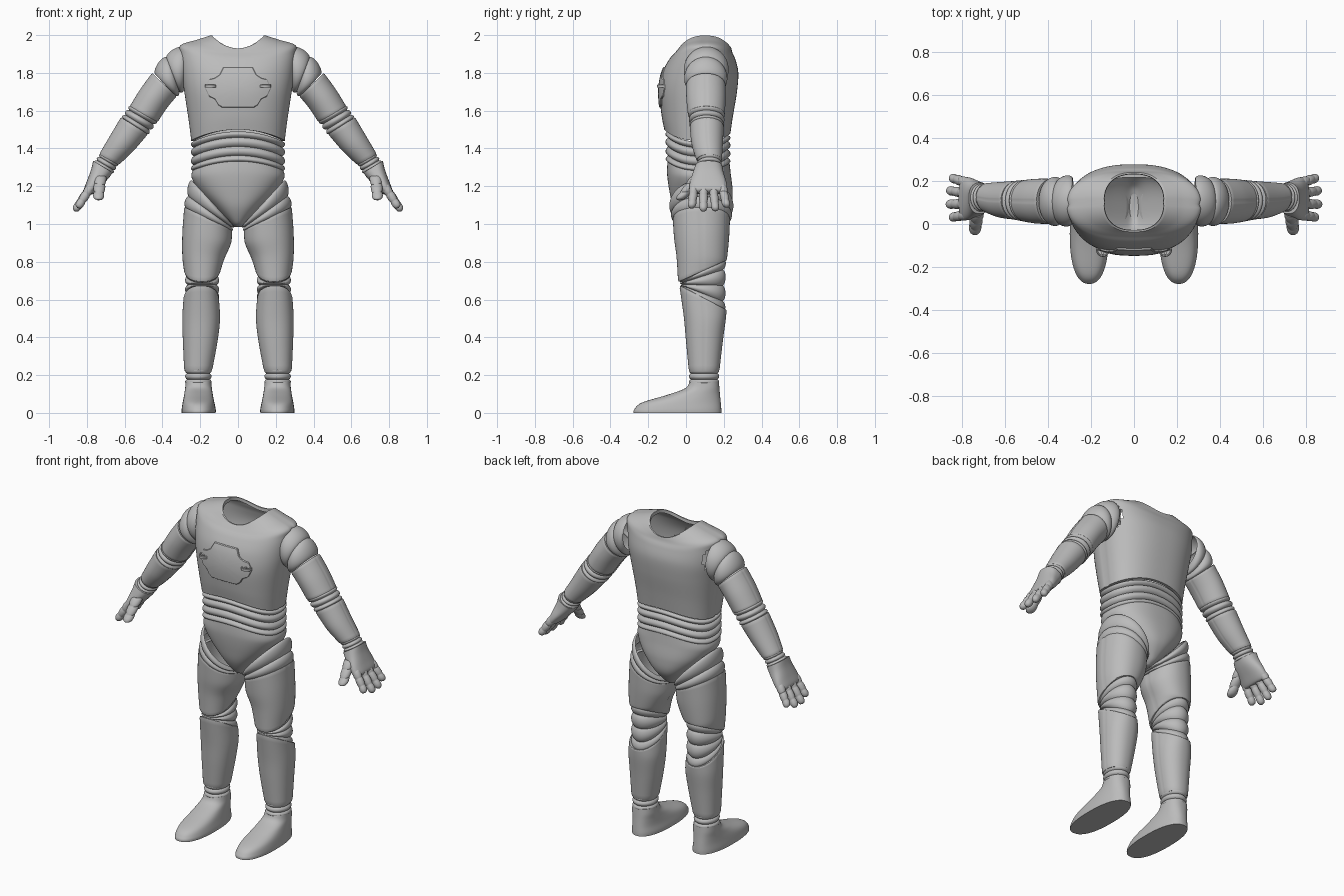
import bpy, bmesh, math
from mathutils import Vector, Matrix
from mathutils.bvhtree import BVHTree

if "Cube" in bpy.data.objects:
    bpy.data.objects.remove(bpy.data.objects["Cube"])

N = 80
grey = bpy.data.materials.new("suit grey")
grey.diffuse_color = (0.5, 0.5, 0.5, 1)
grey.use_nodes = True
grey.node_tree.nodes["Principled BSDF"].inputs["Base Color"].default_value = grey.diffuse_color


def finish(name, bm, mirror=True, angle=38):
    bmesh.ops.recalc_face_normals(bm, faces=bm.faces)
    me = bpy.data.meshes.new(name)
    bm.to_mesh(me)
    bm.free()
    me.materials.append(grey)
    ob = bpy.data.objects.new(name, me)
    bpy.context.collection.objects.link(ob)
    bpy.ops.object.select_all(action='DESELECT')
    ob.select_set(True)
    bpy.context.view_layer.objects.active = ob
    bpy.ops.object.shade_smooth_by_angle(angle=math.radians(angle))
    if mirror:
        ob.modifiers.new("Mirror", 'MIRROR').use_mirror_merge = False
    return ob


# A ring is (outer x, outer z, inner x, inner z, front y, back y, back tilt, side bow)
def full(r):
    return tuple(r) + (0,) * (8 - len(r))


def sym(rx, z, y0, y1, dz=0, bow=0):
    return (rx, z, -rx, z, y0, y1, dz, bow)


def grow(r, a):
    px, pz, qx, qz, y0, y1, dz, bow = full(r)
    l = math.hypot(px - qx, pz - qz) or 1
    dx, dzz = (px - qx) / l * a, (pz - qz) / l * a
    return (px + dx, pz + dzz, qx - dx, qz - dzz, y0 - a, y1 + a, dz, bow)


def smooth(rings, k=8):
    """Catmull-Rom interpolation through the rings."""
    R = [full(r) for r in rings]
    out = []
    for i in range(len(R) - 1):
        a, b, c, d = R[max(i - 1, 0)], R[i], R[i + 1], R[min(i + 2, len(R) - 1)]
        for j in range(k):
            t = j / k
            out.append(tuple(0.5 * (2 * q + (s - p) * t + (2 * p - 5 * q + 4 * s - w) * t * t
                       + (3 * q - p - 3 * s + w) * t ** 3) for p, q, s, w in zip(a, b, c, d)))
    return out + [R[-1]]


def loft(rings, e=2.0, seam=False, caps=(False, False), n=N):
    bm = bmesh.new()
    rows = []
    for r in rings:
        px, pz, qx, qz, y0, y1, dz, bow = full(r)
        row = []
        for i in range(n):
            a = 2 * math.pi * i / n
            c, s = (math.copysign(abs(v) ** (2 / e), v) for v in (math.cos(a), math.sin(a)))
            k = 0.975 if seam and i in (0, n // 2) else 1
            row.append(bm.verts.new(((px + qx) / 2 + (px - qx) / 2 * c * k, (y0 + y1) / 2 + (y1 - y0) / 2 * s,
                                     (pz + qz) / 2 + (pz - qz) / 2 * c * k + dz * s + bow * c * c)))
        rows.append(row)
    for a, b in zip(rows, rows[1:]):
        for i in range(n):
            j = (i + 1) % n
            bm.faces.new((a[i], a[j], b[j], b[i]))
    if caps[0]:
        bm.faces.new(rows[0])
    if caps[1]:
        bm.faces.new(rows[-1])
    return bm


def shell(name, rings, e=2.0, mirror=True):
    """Hard sleeve with inward lips at both ends."""
    r = smooth(rings)
    r = [grow(r[0], -0.018), grow(r[0], -0.003)] + r[1:-1] + [grow(r[-1], -0.003), grow(r[-1], -0.018)]
    return finish(name, loft(r, e, True), mirror)


def bellows(name, rings, rolls, amp, e=2.0, mirror=True):
    """Flexible joint made of round rolls."""
    r = smooth(rings, 10 * rolls)
    m = len(r) - 1
    r = [grow(q, amp * (abs(math.sin(math.pi * rolls * i / m)) ** 0.7 - 0.4)) for i, q in enumerate(r)]
    return finish(name, loft(r, e), mirror)


# Torso with open neck and arm holes
body = smooth([sym(.248, 1.49, -.115, .235, -.01, -.05), sym(.262, 1.58, -.13, .25, 0, -.03),
               sym(.285, 1.70, -.14, .27), sym(.30, 1.80, -.125, .277), sym(.308, 1.87, -.09, .262, 0, .03),
               sym(.303, 1.905, -.06, .247, 0, .043), sym(.22, 1.922, -.045, .242, 0, .053),
               sym(.147, 1.93, -.037, .24, 0, .068)])
body = [grow(body[0], -.018)] + body + [grow(body[-1], -.008), sym(.137, 1.91, -.027, .23, 0, .068)]
bm = loft(body, 2.4, True)
tree = BVHTree.FromBMesh(bm)
holes = [f for f in bm.faces if abs(f.calc_center_median().x) > .25 and
         ((f.calc_center_median().y - .108) / .095) ** 2 + ((f.calc_center_median().z - 1.835) / .095) ** 2 < 1]
bmesh.ops.delete(bm, geom=holes, context='FACES')
finish("torso", bm, False)

# Waist rolls and pelvis
bellows("waist_rolls", [sym(.24, 1.48, -.1, .226, -.01, -.045), sym(.24, 1.325, -.098, .226, -.005, -.045)],
        4, .016, 2.4, False)
pelvis = smooth([sym(.238, 1.335, -.097, .23, -.005, -.045), sym(.245, 1.265, -.1, .237, 0, -.02),
                 sym(.2, 1.17, -.087, .247), sym(.12, 1.085, -.065, .235), sym(.045, 1.01, -.02, .18),
                 sym(.02, .985, .02, .14)])
finish("pelvis", loft(pelvis, 2.4, caps=(False, True)), False)

# Legs
bellows("hip_rolls", [(.248, 1.235, .03, 1.0, -.08, .243), (.268, 1.15, .03, .98, -.075, .238),
                      (.278, 1.08, .04, .965, -.062, .228)], 2, .016)
shell("thigh", [(.285, 1.09, .032, .97, -.07, .233), (.295, .95, .036, .9, -.063, .228),
                (.295, .83, .07, .82, -.05, .218), (.285, .75, .095, .75, -.042, .213, .055)], 2.2)
bellows("knee_rolls", [(.272, .755, .108, .755, -.026, .203, .06), (.272, .6, .108, .6, -.018, .2, -.065)], 4, .014)
shell("shin", [(.288, .61, .102, .61, -.035, .215, -.063), (.295, .5, .095, .5, -.012, .21, -.01),
               (.292, .38, .108, .38, 0, .195), (.285, .222, .137, .222, .015, .177)], 2.2)
bellows("ankle_rolls", [(.274, .232, .146, .232, .022, .17), (.274, .155, .146, .155, .022, .17)], 3, .01)

# Boots
boot = smooth([(.277, .165, .142, .165, .02, .174), (.28, .13, .138, .13, -.005, .177),
               (.285, .095, .133, .095, -.1, .18), (.293, .055, .125, .055, -.232, .184),
               (.298, .02, .118, .02, -.273, .187), (.298, 0, .118, 0, -.278, .187)], 6)
finish("boot", loft([grow(boot[0], -.015)] + boot, 2.35, caps=(False, True)))

# Arms
bellows("shoulder_rolls", [(.288, 1.94, .28, 1.725, 0, .218), (.382, 1.89, .308, 1.695, -.003, .213),
                           (.445, 1.80, .335, 1.68, .005, .205)], 2, .016)
shell("upper_arm", [(.455, 1.80, .325, 1.675, 0, .21), (.52, 1.71, .375, 1.615, .002, .21),
                    (.575, 1.62, .425, 1.54, .01, .205)])
bellows("elbow_rolls", [(.566, 1.625, .43, 1.548, .018, .198), (.612, 1.56, .482, 1.475, .027, .193)], 3, .013)
shell("forearm", [(.62, 1.565, .477, 1.475, .02, .2), (.682, 1.46, .555, 1.385, .03, .195),
                  (.735, 1.37, .632, 1.312, .055, .19)])
bellows("wrist_rolls", [(.725, 1.37, .638, 1.318, .067, .182), (.758, 1.325, .666, 1.27, .062, .183)], 3, .009)

# Gloves: palm, fingers and thumb
palm = smooth([(.767, 1.335, .663, 1.272, .048, .192), (.777, 1.291, .688, 1.239, .035, .2),
               (.797, 1.235, .731, 1.195, .02, .215), (.814, 1.19, .766, 1.16, .018, .217),
               (.808, 1.172, .784, 1.158, .03, .205)], 5)
finish("glove_palm", loft([grow(palm[0], -.015)] + palm, 2.4, caps=(False, True)))


def finger(name, p, q, r):
    p, q = Vector(p), Vector(q)
    d = q - p
    nrm = Vector((-d.z, 0, d.x)).normalized()
    rings = []
    for i in range(31):
        t = i / 30
        k = r * (1 - .15 * t) * (.9 + .14 * abs(math.sin(3 * math.pi * t)) ** .6)
        if t > .85:
            k = r * .87 * math.sqrt(max(1 - ((t - .85) / .15) ** 2, .004))
        c = p + d * t
        a, b = c + nrm * k, c - nrm * k
        rings.append((a.x, a.z, b.x, b.z, c.y - k, c.y + k))
    finish(name, loft(rings, n=24, caps=(True, True)))


for nm, y0, y1, x, z in (("index", .043, .03, .85, 1.085), ("middle", .093, .092, .866, 1.068),
                         ("ring", .143, .156, .864, 1.07), ("little", .192, .215, .85, 1.09)):
    finger(nm + "_finger", (.777, y0, 1.20), (x, y1, z), .024)
finger("thumb", (.728, .06, 1.255), (.74, -.035, 1.125), .032)

# Chest plate laid on the torso front
half = [(.078, 1.83), (.098, 1.79), (.125, 1.772), (.155, 1.765), (.175, 1.72), (.155, 1.676),
        (.125, 1.662), (.108, 1.632), (.085, 1.617)]
outline = half + [(-x, z) for x, z in reversed(half)]
dense = []
for (x0, z0), (x1, z1) in zip(outline, outline[1:] + outline[:1]):
    dense += [(x0 + (x1 - x0) * j / 4, z0 + (z1 - z0) * j / 4) for j in range(4)]


def on_chest(x, z):
    return tree.ray_cast(Vector((x, -1, z)), Vector((0, 1, 0)))[:2]


bm = bmesh.new()
rows = []
for s, off in ((1, -.003), (1, .005), (.975, .008), (.8, .008), (.6, .008), (.4, .008), (.2, .008), (.02, .008)):
    row = []
    for x, z in dense:
        x, z = x * s, 1.722 + (z - 1.722) * s
        row.append(bm.verts.new((x, on_chest(x, z)[0].y - off, z)))
    rows.append(row)
for a, b in zip(rows, rows[1:]):
    for i in range(len(a)):
        j = (i + 1) % len(a)
        bm.faces.new((a[i], a[j], b[j], b[i]))
bm.faces.new(rows[-1])
finish("chest_plate", bm, False, 30)

# Round chest valves: rim, recessed dial and grip bar
hit, nor = on_chest(.145, 1.722)
if nor.y > 0:
    nor = -nor
M = Matrix.Translation(hit) @ nor.to_track_quat('Z', 'Y').to_matrix().to_4x4()
bm = bmesh.new()
prof = [(.031, 0), (.031, .014), (.028, .017), (.024, .016), (.023, .010)]
rows = [[bm.verts.new(M @ Vector((r * math.cos(i * math.pi / 20), r * math.sin(i * math.pi / 20), h)))
         for i in range(40)] for r, h in prof]
for a, b in zip(rows, rows[1:]):
    for i in range(40):
        bm.faces.new((a[i], a[(i + 1) % 40], b[(i + 1) % 40], b[i]))
bm.faces.new(rows[-1])
bmesh.ops.create_cube(bm, size=1, matrix=M @ Matrix.Translation((0, 0, .012)) @ Matrix.Diagonal((.01, .042, .01, 1)))
finish("chest_valve", bm)
